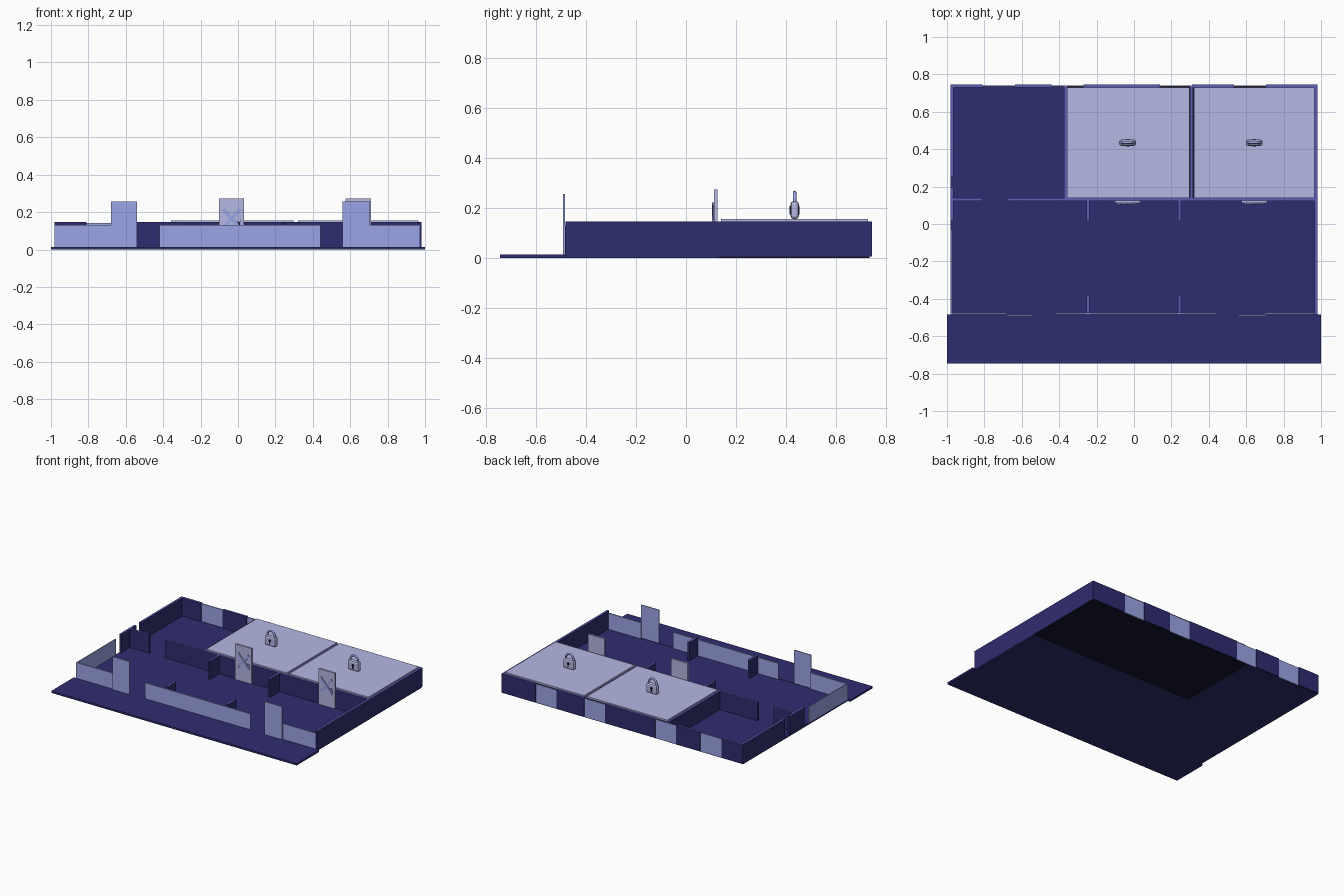
import bpy, math
from mathutils import Vector

old = bpy.data.objects.get("Cube")
if old:
    bpy.data.objects.remove(old, do_unlink=True)


def material(name, rgb):
    m = bpy.data.materials.new(name)
    m.use_nodes = True
    color = (*rgb, 1)
    m.diffuse_color = color
    m.node_tree.nodes["Principled BSDF"].inputs["Base Color"].default_value = color
    return m


NAVY = material("navy", (0.028, 0.026, 0.16))
TRIM = material("violet trim", (0.115, 0.11, 0.48))
GLASS = material("pale blue", (0.33, 0.38, 0.8))
ROOF = material("pale lilac", (0.46, 0.48, 0.77))
BLACK = material("near black", (0.008, 0.008, 0.03))


def box(name, x, y, z, mat, cap=None, bevel=0):
    """Box from (min, max) pairs, with an optional colour for its top face."""
    bpy.ops.mesh.primitive_cube_add(size=1)
    ob = bpy.context.object
    ob.name = name
    lo, hi = Vector((x[0], y[0], z[0])), Vector((x[1], y[1], z[1]))
    for v in ob.data.vertices:
        v.co = [(lo[i] + hi[i]) / 2 + v.co[i] * (hi[i] - lo[i]) for i in range(3)]
    ob.data.materials.append(mat)
    if cap:
        ob.data.materials.append(cap)
        for p in ob.data.polygons:
            p.material_index = int(p.normal.z > 0.5)
    if bevel:
        mod = ob.modifiers.new("rounding", "BEVEL")
        mod.width, mod.segments = bevel, 2
    return ob


T = 0.008       # half thickness of a wall
BASE = 0.012    # floor height
FOOT = 0.007    # wall bottom
WALL = 0.147    # wall top


def wall_x(name, x0, x1, y):
    box(name, (x0, x1), (y - T, y + T), (FOOT, WALL), NAVY, TRIM)


def wall_y(name, x, y0, y1):
    box(name, (x - T, x + T), (y0, y1), (FOOT, WALL), NAVY, TRIM)


# Floors and front pavement
box("main_floor", (-0.98, 0.98), (-0.485, 0.13), (0, BASE), NAVY)
box("open_room_floor", (-0.98, -0.365), (0.13, 0.735), (0, BASE), NAVY)
box("closed_room_floor", (-0.365, 0.98), (0.13, 0.735), (0.001, FOOT), BLACK)
box("front_pavement", (-1, 1), (-0.745, -0.483), (0, 0.014), NAVY)

# Side walls
wall_y("left_wall", 0.973, -0.483, 0.745)
wall_y("right_wall_rear", -0.973, 0.25, 0.745)
wall_y("right_wall_middle", -0.973, 0.02, 0.195)
box("right_window", (-0.98, -0.973), (-0.483, -0.03), (BASE, 0.13), GLASS)

# Back wall with windows between solid stretches
windows = [(-0.81, -0.635), (-0.44, -0.27), (0.14, 0.31), (0.535, 0.705)]
start = -0.98
for a, b in windows:
    wall_x("back_wall", start, a, 0.737)
    box("back_window", (a, b), (0.734, 0.741), (FOOT, 0.143), GLASS)
    start = b
wall_x("back_wall", start, 0.98, 0.737)

# Front glass panels and tall open doors
for a, b in [(-0.98, -0.68), (-0.42, 0.44), (0.7, 0.97)]:
    box("front_window", (a, b), (-0.484, -0.475), (BASE, 0.13), GLASS)
for a, b in [(-0.68, -0.54), (0.56, 0.705)]:
    box("front_door", (a, b), (-0.492, -0.485), (BASE, 0.257), GLASS)

# Interior walls
wall_x("middle_wall", -0.975, -0.81, 0.131)
wall_x("middle_wall", -0.68, 0.975, 0.131)
wall_y("room_divider", -0.365, 0.137, 0.735)
wall_y("room_divider", 0.307, 0.137, 0.735)
for x in (-0.246, 0.244):
    wall_y("rear_partition", x, 0.015, 0.125)
    wall_y("front_partition", x, -0.475, -0.38)

# Roof panels over the closed rooms
for a, b in [(-0.358, 0.298), (0.32, 0.965)]:
    box("roof_panel", (a, b), (0.14, 0.729), (0.143, 0.156), ROOF)


def closed_door(cx):
    """Tall door with crossed boards and a small latch."""
    box("closed_door", (cx - 0.067, cx + 0.067), (0.112, 0.126), (BASE, 0.274), ROOF)
    for side in (-1, 1):
        board = box("crossed_board", (-0.07, 0.07), (-0.003, 0.003), (-0.009, 0.009), GLASS)
        board.location = (cx, 0.109 - side * 0.001, 0.165)
        board.rotation_euler.y = side * math.radians(48)
    box("door_latch", (cx + 0.032, cx + 0.05), (0.104, 0.113), (0.125, 0.155), GLASS,
        bevel=0.003)
    box("latch_slot", (cx + 0.038, cx + 0.044), (0.102, 0.105), (0.132, 0.147), BLACK)


def padlock(cx, cy):
    """Rounded padlock standing on the roof."""
    box("padlock_body", (cx - 0.045, cx + 0.045), (cy - 0.017, cy + 0.017),
        (0.157, 0.228), ROOF, bevel=0.012)
    for y in (cy - 0.018, cy + 0.018):
        bpy.ops.mesh.primitive_cylinder_add(vertices=12, radius=0.009, depth=0.004,
                                            location=(cx, y, 0.199),
                                            rotation=(math.pi / 2, 0, 0))
        bpy.context.object.name = "keyhole_top"
        bpy.context.object.data.materials.append(BLACK)
        box("keyhole_slot", (cx - 0.004, cx + 0.004), (y - 0.002, y + 0.002),
            (0.174, 0.197), BLACK)
    # Shackle: two legs joined by a half circle
    curve = bpy.data.curves.new("shackle", "CURVE")
    curve.dimensions = "3D"
    curve.bevel_depth, curve.bevel_resolution = 0.007, 2
    arc = [(0.03 * math.cos(math.pi * i / 10), 0.235 + 0.028 * math.sin(math.pi * i / 10))
           for i in range(11)]
    path = [(0.03, 0.22)] + arc + [(-0.03, 0.22)]
    spline = curve.splines.new("POLY")
    spline.points.add(len(path) - 1)
    for p, (x, z) in zip(spline.points, path):
        p.co = (cx + x, cy, z, 1)
    curve.materials.append(GLASS)
    ob = bpy.data.objects.new("padlock_shackle", curve)
    bpy.context.collection.objects.link(ob)


for x in (-0.034, 0.643):
    closed_door(x)
    padlock(x, 0.435)
